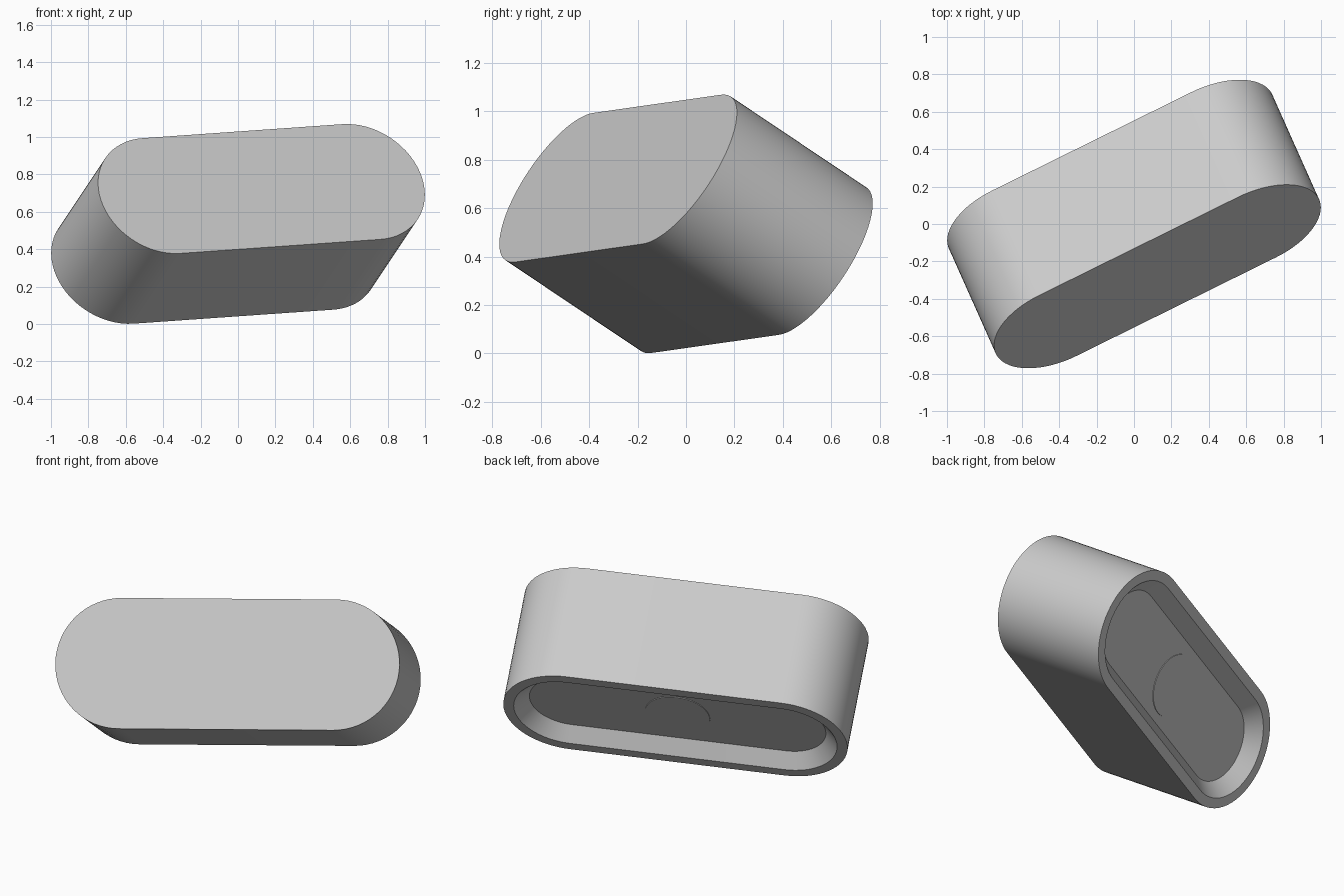
import bpy, bmesh, math
from mathutils import Matrix, Vector

cube = bpy.data.objects.get("Cube")
if cube:
    bpy.data.objects.remove(cube, do_unlink=True)

HALF_STRAIGHT, RADIUS, HALF_DEPTH = 0.597, 0.362, 0.36
RIM, SLOPE, RECESS = 0.058, 0.075, 0.075
STEPS = 32

# Tilted frame: x along the pill, z out of the closed front face
front = Vector((0.348, -0.779, 0.522)).normalized()
along = Vector((0.896, 0.439, 0.0645))
along = (along - front * along.dot(front)).normalized()
up = front.cross(along)
frame = Matrix.Translation((0, 0, 0.535)) @ Matrix((along, up, front)).transposed().to_4x4()

grey = bpy.data.materials.new("light grey")
grey.use_nodes = True
colour = (0.6, 0.6, 0.6, 1)
grey.diffuse_color = colour
grey.node_tree.nodes["Principled BSDF"].inputs["Base Color"].default_value = colour


def pill(half, radius, z):
    """Outline with two straight sides and two round ends."""
    points = []
    for side, start in ((1, -math.pi / 2), (-1, math.pi / 2)):
        for i in range(STEPS + 1):
            a = start + math.pi * i / STEPS
            points.append((side * half + radius * math.cos(a), radius * math.sin(a), z))
    return points


def loft(name, outlines):
    """Skin the outlines in order and cap both ends."""
    bm = bmesh.new()
    rings = [[bm.verts.new(p) for p in outline] for outline in outlines]
    bm.faces.new(rings[0])
    bm.faces.new(rings[-1])
    for a, b in zip(rings, rings[1:]):
        for i in range(len(a)):
            j = (i + 1) % len(a)
            bm.faces.new((a[i], a[j], b[j], b[i]))
    bmesh.ops.recalc_face_normals(bm, faces=bm.faces)
    mesh = bpy.data.meshes.new(name)
    bm.to_mesh(mesh)
    bm.free()
    mesh.materials.append(grey)
    obj = bpy.data.objects.new(name, mesh)
    bpy.context.collection.objects.link(obj)
    obj.matrix_world = frame
    bpy.ops.object.select_all(action="DESELECT")
    obj.select_set(True)
    bpy.context.view_layer.objects.active = obj
    bpy.ops.object.shade_smooth_by_angle(angle=math.radians(30))
    return obj


# Solid body with a sloped recess in its back
floor_z = -HALF_DEPTH + RECESS
loft("body", [
    pill(HALF_STRAIGHT, RADIUS, HALF_DEPTH),
    pill(HALF_STRAIGHT, RADIUS, -HALF_DEPTH),
    pill(HALF_STRAIGHT, RADIUS - RIM, -HALF_DEPTH),
    pill(HALF_STRAIGHT, RADIUS - RIM - SLOPE, floor_z),
])

# Thin round pad in the middle of the recess floor
disc = [(0.18 * math.cos(math.tau * i / 48), 0.18 * math.sin(math.tau * i / 48)) for i in range(48)]
loft("recess_pad", [[(x, y, z) for x, y in disc] for z in (floor_z + 0.01, floor_z - 0.004)])
